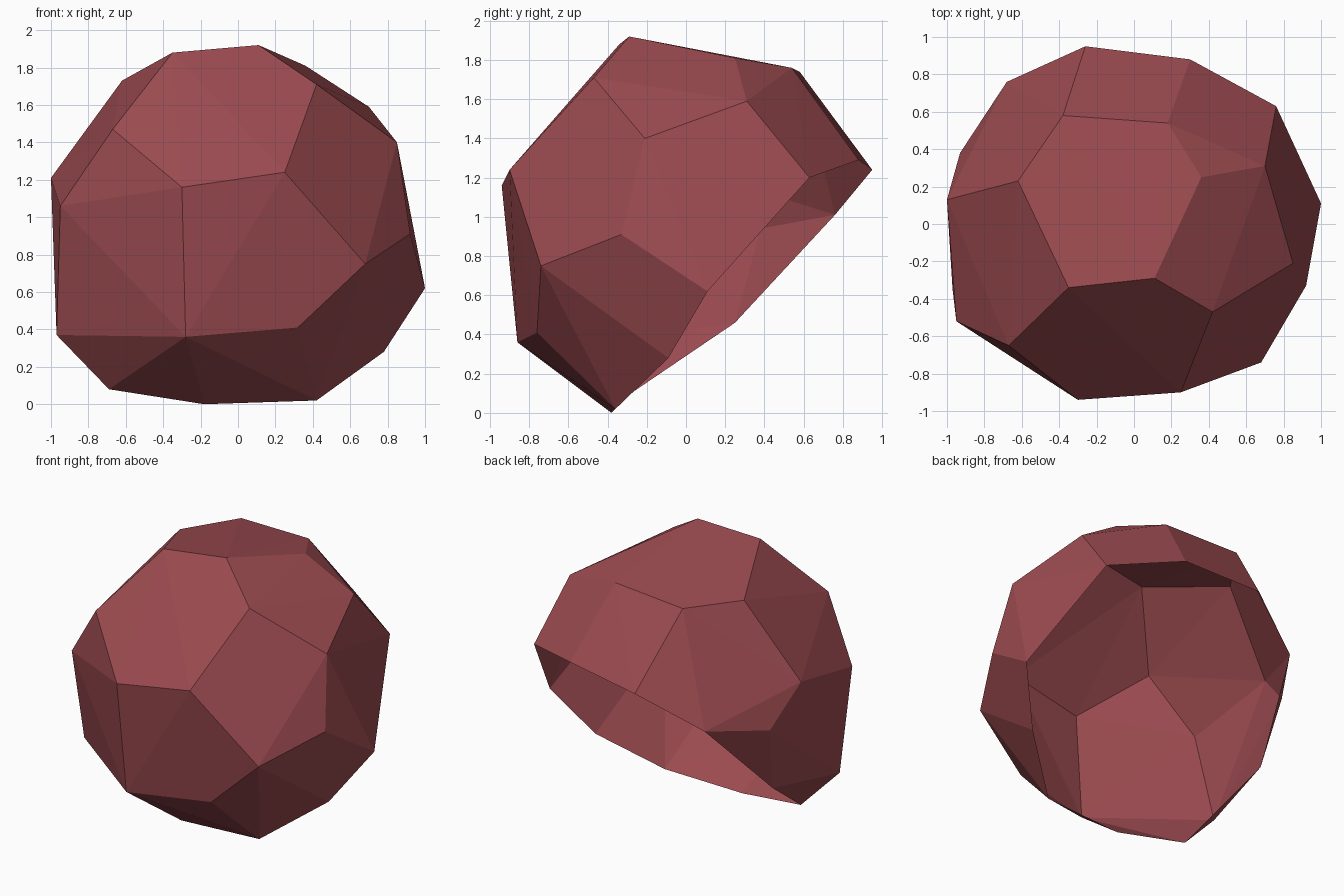
import bpy
import bmesh

# Remove the default object only
default_object = bpy.data.objects.get("Cube")
if default_object:
    bpy.data.objects.remove(default_object, do_unlink=True)


def make_material(name, colour):
    """Create one flat colour for viewport and render."""
    material = bpy.data.materials.new(name)
    material.use_nodes = True
    material.diffuse_color = colour
    for node in material.node_tree.nodes:
        if node.type == "BSDF_PRINCIPLED":
            node.inputs["Base Color"].default_value = colour
            node.inputs["Roughness"].default_value = 0.8
    return material


# Corners of the top facet
crown = [
    (.11, -.29, 1.92), (-.35, -.34, 1.88), (-.62, .23, 1.73),
    (-.38, .58, 1.74), (.18, .54, 1.76), (.36, .25, 1.81),
]

# Corners of the facets around the upper body
shoulder = [
    (.42, -.47, 1.71), (.25, -.9, 1.24), (-.3, -.94, 1.16),
    (-.67, -.65, 1.47), (.85, -.21, 1.4), (.7, .31, 1.59),
    (-1, .13, 1.21), (-.95, -.52, 1.06),
]

# Corners of the facets around the lower body
belly = [
    (.92, -.33, .91), (.68, -.74, .75), (.32, -.76, .41),
    (-.28, -.86, .36), (-.97, -.35, .37), (-.93, .38, .94),
]

# Corners around the slanted opening at the lower back
rim = [
    (-.26, .95, 1.24), (.3, .88, 1.29), (.76, .63, 1.2),
    (1, .11, .62), (.78, -.09, .28), (.42, -.36, .02),
    (-.18, -.38, 0), (-.69, -.31, .08), (-.86, .25, .46),
    (-.68, .76, 1.01),
]


def build_open_shell(name, body_points, rim_points, material):
    """Wrap the corners in a faceted skin, then open it along the rim."""
    bm = bmesh.new()
    for point in body_points:
        bm.verts.new(point)
    rim_verts = {bm.verts.new(point) for point in rim_points}
    bmesh.ops.convex_hull(bm, input=list(bm.verts))
    bmesh.ops.recalc_face_normals(bm, faces=list(bm.faces))

    # The faces spanning only rim corners close the opening, so they go
    cap = [face for face in bm.faces if rim_verts.issuperset(face.verts)]
    bmesh.ops.delete(bm, geom=cap, context="FACES")
    for face in bm.faces:
        face.smooth = False

    mesh = bpy.data.meshes.new(name)
    bm.to_mesh(mesh)
    bm.free()
    mesh.materials.append(material)
    shell = bpy.data.objects.new(name, mesh)
    bpy.context.collection.objects.link(shell)
    return shell


dusty_red = make_material("dusty_red", (.33, .07, .08, 1))
build_open_shell("faceted_open_shell", crown + shoulder + belly, rim, dusty_red)
